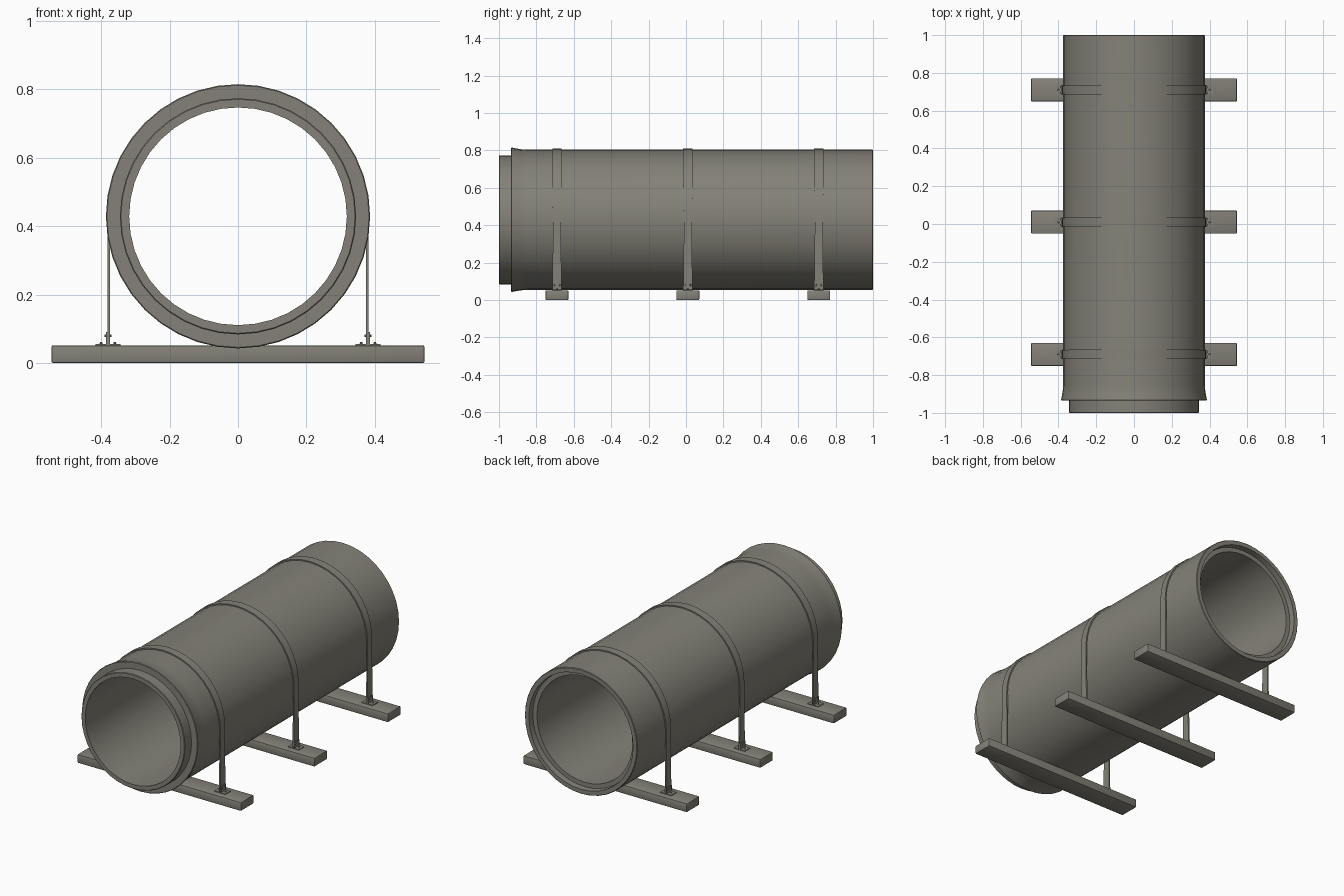
import bpy, bmesh, math

if "Cube" in bpy.data.objects:
    bpy.data.objects.remove(bpy.data.objects["Cube"])

CZ = 0.429         # height of the pipe axis
SEG = 40
STATIONS = (-0.69, 0.01, 0.71)

# One weathered warm grey for every part
grey = bpy.data.materials.new("warm_grey")
grey.diffuse_color = (0.23, 0.222, 0.185, 1)
grey.use_nodes = True
grey.node_tree.nodes["Principled BSDF"].inputs["Base Color"].default_value = grey.diffuse_color


def finish(name, bm, angle=30):
    bmesh.ops.recalc_face_normals(bm, faces=bm.faces)
    me = bpy.data.meshes.new(name)
    bm.to_mesh(me)
    bm.free()
    me.materials.append(grey)
    ob = bpy.data.objects.new(name, me)
    bpy.context.collection.objects.link(ob)
    bpy.ops.object.select_all(action='DESELECT')
    ob.select_set(True)
    bpy.context.view_layer.objects.active = ob
    bpy.ops.object.shade_smooth_by_angle(angle=math.radians(angle))
    return ob


def box(name, centre, size, bevel=0.0):
    bm = bmesh.new()
    bmesh.ops.create_cube(bm, size=1)
    for v in bm.verts:
        v.co = [centre[i] + v.co[i] * size[i] for i in range(3)]
    if bevel:
        bmesh.ops.bevel(bm, geom=bm.edges[:], offset=bevel, segments=2,
                        profile=0.5, affect='EDGES')
    return finish(name, bm)


def screw(name, x, y, z, axis):
    bm = bmesh.new()
    bmesh.ops.create_cone(bm, cap_ends=True, segments=10, radius1=0.005,
                          radius2=0.0035, depth=0.006)
    for v in bm.verts:
        a, b, c = v.co
        v.co = (x + a, y + b, z + c) if axis == 'Z' else (x + axis * c, y + b, z + a)
    return finish(name, bm)


# Pipe: closed (y, radius) profile turned about the y axis
profile = [(-1, 0.318), (-1, 0.342), (-0.997, 0.345), (-0.935, 0.345),
           (-0.935, 0.383), (-0.932, 0.386), (-0.925, 0.385), (-0.905, 0.381),
           (-0.88, 0.377), (-0.85, 0.375), (0.997, 0.375), (1, 0.372),
           (1, 0.347), (0.965, 0.345), (0.965, 0.318)]
bm = bmesh.new()
rings = []
for i in range(SEG):
    a = 2 * math.pi * i / SEG
    rings.append([bm.verts.new((r * math.cos(a), y, CZ + r * math.sin(a)))
                  for y, r in profile])
n = len(profile)
for i in range(SEG):
    r0, r1 = rings[i], rings[(i + 1) % SEG]
    for j in range(n):
        k = (j + 1) % n
        bm.faces.new((r0[j], r0[k], r1[k], r1[j]))
finish("pipe", bm)


def strap(name, y):
    # Inner and outer path: foot, up the side, over the pipe, down again
    r_in, r_out = 0.374, 0.382
    stations = [(1, 0, z - CZ, w) for z, w in ((0.054, 0.05), (0.24, 0.045))]
    for i in range(SEG // 2 + 1):
        a = 2 * math.pi * i / SEG
        stations.append((math.cos(a), math.sin(a), 0, 0.042 + 0.008 * min(1, 2 * math.sin(a))))
    stations += [(-c, s, dz, w) for c, s, dz, w in reversed(stations[:2])]
    bm = bmesh.new()
    loops = []
    for c, s, dz, w in stations:
        loops.append([bm.verts.new((r * c, y + side * w / 2, CZ + r * s + dz))
                      for r, side in ((r_in, -1), (r_out, -1), (r_out, 1), (r_in, 1))])
    for p, q in zip(loops, loops[1:]):
        for j in range(4):
            k = (j + 1) % 4
            bm.faces.new((p[j], p[k], q[k], q[j]))
    bm.faces.new(loops[0])
    bm.faces.new(loops[-1])
    finish(name, bm)


for n_st, y in enumerate(STATIONS, 1):
    # Timber sleeper and strap
    box(f"sleeper_{n_st}", (0, y, 0.026), (1.09, 0.122, 0.052), 0.005)
    strap(f"strap_{n_st}", y)
    # Strap feet: base plate, upright tab and screws
    for side, tag in ((-1, "left"), (1, "right")):
        x = side * 0.38
        box(f"foot_plate_{tag}_{n_st}", (x, y, 0.0535), (0.074, 0.05, 0.005))
        box(f"foot_tab_{tag}_{n_st}", (x, y, 0.073), (0.011, 0.048, 0.036))
        for d in (-1, 1):
            screw(f"plate_screw_{tag}_{n_st}", x + d * 0.02, y, 0.058, 'Z')
            for dy in (-0.014, 0.014):
                screw(f"tab_screw_{tag}_{n_st}", x + d * 0.007, y + dy, 0.08, d)
